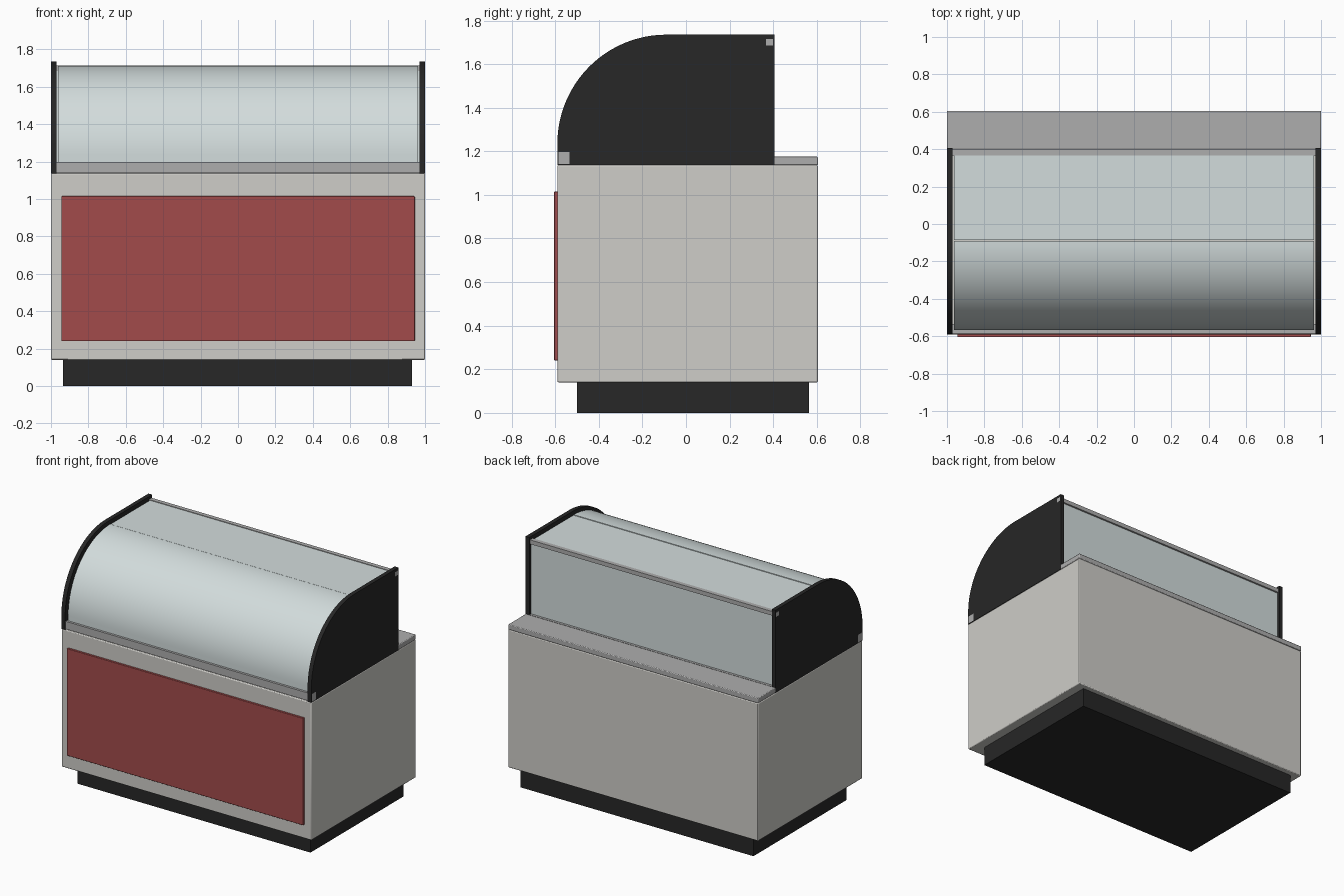
import bpy, bmesh, math

if "Cube" in bpy.data.objects:
    bpy.data.objects.remove(bpy.data.objects["Cube"])


def material(name, rgb):
    m = bpy.data.materials.new(name)
    m.diffuse_color = (*rgb, 1)
    m.use_nodes = True
    m.node_tree.nodes["Principled BSDF"].inputs["Base Color"].default_value = m.diffuse_color
    return m


BODY = material("warm_white", (0.62, 0.61, 0.58))
BLACK = material("black", (0.02, 0.02, 0.02))
RED = material("red", (0.36, 0.07, 0.07))
METAL = material("metal", (0.42, 0.42, 0.42))
GLASS = material("pale_glass", (0.65, 0.72, 0.72))


def finish(name, bm, mat, bevel=0):
    bmesh.ops.recalc_face_normals(bm, faces=bm.faces[:])
    me = bpy.data.meshes.new(name)
    bm.to_mesh(me)
    bm.free()
    me.materials.append(mat)
    ob = bpy.data.objects.new(name, me)
    bpy.context.collection.objects.link(ob)
    if bevel:
        b = ob.modifiers.new("bevel", 'BEVEL')
        b.width, b.segments = bevel, 2
    bpy.ops.object.select_all(action='DESELECT')
    ob.select_set(True)
    bpy.context.view_layer.objects.active = ob
    bpy.ops.object.shade_smooth_by_angle(angle=math.radians(30))
    return ob


def box(name, x, y, z, mat, bevel=0):
    bm = bmesh.new()
    bmesh.ops.create_cube(bm, size=1)
    for v in bm.verts:
        v.co = [(a + b) / 2 + c * (b - a) for (a, b), c in zip((x, y, z), v.co)]
    return finish(name, bm, mat, bevel)


def extrude_x(name, profile, x0, x1, mat, bevel=0):
    bm = bmesh.new()
    face = bm.faces.new([bm.verts.new((x0, y, z)) for y, z in profile])
    new = bmesh.ops.extrude_face_region(bm, geom=[face])["geom"]
    bmesh.ops.translate(bm, vec=(x1 - x0, 0, 0),
                        verts=[g for g in new if isinstance(g, bmesh.types.BMVert)])
    return finish(name, bm, mat, bevel)


def arc(r, n=32):
    # quarter circle from the vertical front edge up to the flat top
    return [(-0.09 - r * math.cos(t), 1.235 + r * math.sin(t))
            for t in (i * math.pi / 2 / n for i in range(n + 1))]


# base cabinet
box("plinth", (-0.935, 0.93), (-0.5, 0.565), (0, 0.15), BLACK)
box("cabinet_body", (-1, 1), (-0.59, 0.605), (0.14, 1.137), BODY, 0.006)
box("front_panel", (-0.945, 0.945), (-0.605, -0.585), (0.24, 1.015), RED, 0.003)
box("rear_counter", (-1, 1), (0.402, 0.605), (1.137, 1.175), METAL, 0.005)
box("rear_counter_lip", (-0.97, 0.97), (0.365, 0.403), (1.137, 1.175), METAL)

# rounded end panels
side = [(-0.59, 1.137)] + arc(0.5) + [(0.405, 1.735), (0.405, 1.137)]
for label, s in (("left", -1), ("right", 1)):
    extrude_x(label + "_end_panel", side, s * 0.97, s * 1.0, BLACK)

# rails reaching through the end panels
box("front_rail", (-1.0005, 1.0005), (-0.585, -0.535), (1.142, 1.197), METAL)
box("rear_top_rail", (-1.0005, 1.0005), (0.367, 0.398), (1.685, 1.715), METAL)

# glazing
outer, inner = arc(0.478), arc(0.466)
curve = [(-0.568, 1.195)] + outer + inner[::-1] + [(-0.556, 1.195)]
extrude_x("curved_front_glass", curve, -0.962, 0.962, GLASS)
box("top_glass", (-0.962, 0.962), (-0.085, 0.37), (1.699, 1.711), GLASS)
box("rear_glass", (-0.97, 0.97), (0.373, 0.385), (1.17, 1.69), GLASS)
